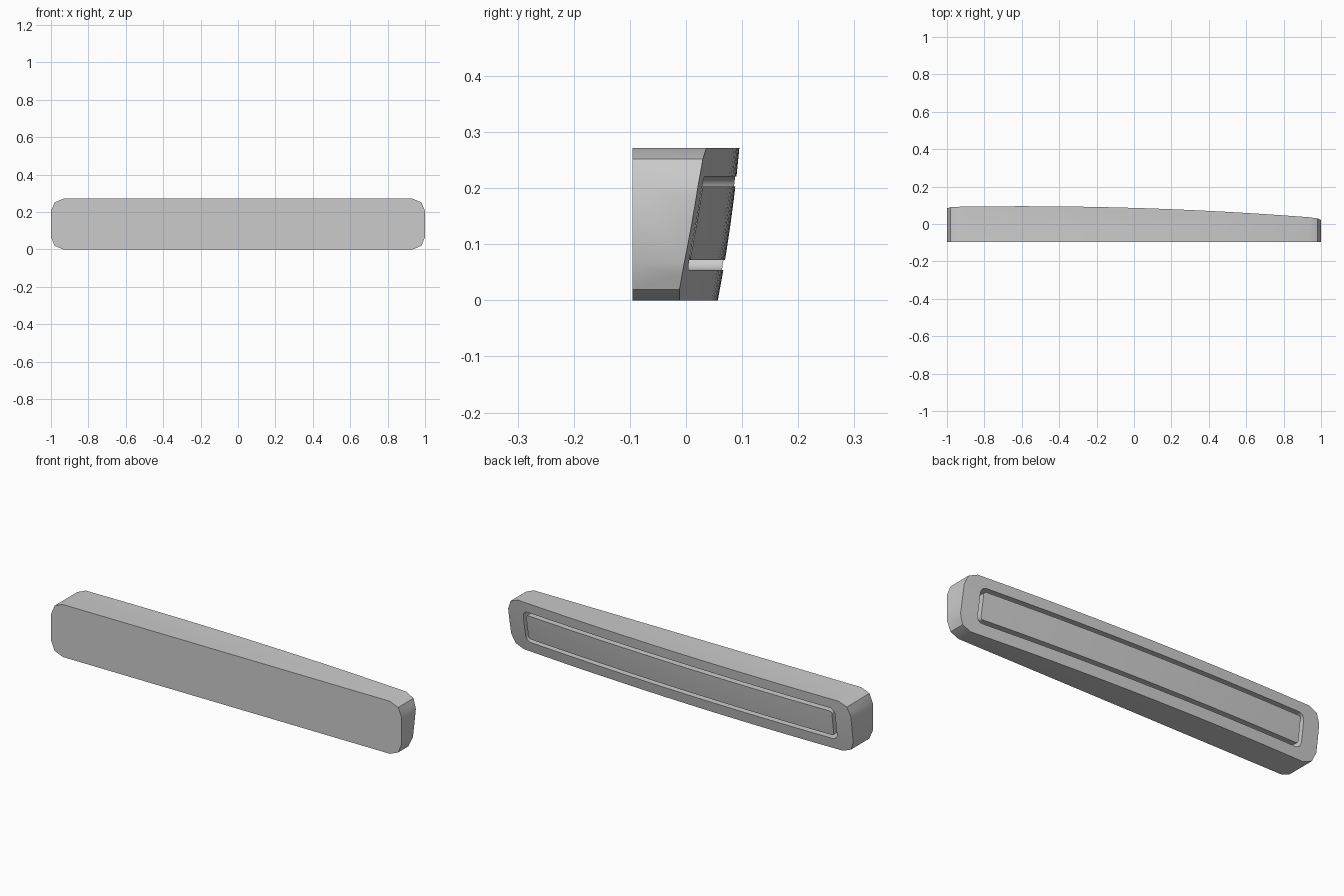
import bpy, bmesh, math
from mathutils import Vector

HEIGHT, FRONT, BACK = 0.271, -0.095, 0.095

if "Cube" in bpy.data.objects:
    bpy.data.objects.remove(bpy.data.objects["Cube"], do_unlink=True)


def rounded_rect(x0, x1, z0, z1, r, segs):
    """Counter-clockwise outline in the xz plane."""
    pts = []
    corners = [(x1 - r, z0 + r, -90), (x1 - r, z1 - r, 0),
               (x0 + r, z1 - r, 90), (x0 + r, z0 + r, 180)]
    for cx, cz, start in corners:
        for i in range(segs + 1):
            a = math.radians(start + 90 * i / segs)
            pts.append((cx + r * math.cos(a), cz + r * math.sin(a)))
    return pts


def make_object(name, bm):
    bmesh.ops.recalc_face_normals(bm, faces=bm.faces)
    mesh = bpy.data.meshes.new(name)
    bm.to_mesh(mesh)
    bm.free()
    obj = bpy.data.objects.new(name, mesh)
    bpy.context.collection.objects.link(obj)
    return obj


def back_y(x, z):
    """Crowned, leaning back surface that sweeps away towards +x."""
    t = HEIGHT - z
    sweep = 0.025 + 0.015 * t
    return BACK - 0.09 * t - 0.19 * t * t - sweep * (x + 0.6) ** 2


# Body: rounded prism whose back is sliced, then bent to the curved surface
bm = bmesh.new()
outline = rounded_rect(-1, 1, 0, HEIGHT, 0.066, 2)
front = [bm.verts.new((x, FRONT, z)) for x, z in outline]
back = [bm.verts.new((x, BACK, z)) for x, z in outline]
bm.faces.new(front)
bm.faces.new(back)
for i in range(len(outline)):
    j = (i + 1) % len(outline)
    bm.faces.new((front[i], front[j], back[j], back[i]))

cuts = [((-0.9 + 0.1 * i, 0, 0), (1, 0, 0)) for i in range(19)]
cuts += [((0, 0, HEIGHT * i / 6), (0, 0, 1)) for i in range(1, 6)]
for point, normal in cuts:
    faces = [f for f in bm.faces if all(v.co.y > BACK - 1e-4 for v in f.verts)]
    edges = {e for f in faces for e in f.edges}
    verts = {v for f in faces for v in f.verts}
    bmesh.ops.bisect_plane(bm, geom=list(verts) + list(edges) + faces,
                           plane_co=Vector(point), plane_no=Vector(normal))
for v in bm.verts:
    if v.co.y > 0:
        v.co.y = back_y(v.co.x, v.co.z)
bmesh.ops.triangulate(bm, faces=[f for f in bm.faces if f.calc_center_median().y > FRONT + 0.01
                                 and len(f.verts) == 4])
body = make_object("curved_bar", bm)

# Groove cutter: rounded rectangular ring
bm = bmesh.new()
outer = rounded_rect(-0.91, 0.91, 0.054, 0.221, 0.03, 6)
inner = rounded_rect(-0.892, 0.892, 0.072, 0.203, 0.012, 6)
rings = [[bm.verts.new((x, y, z)) for x, z in loop]
         for loop, y in ((outer, -0.03), (outer, 0.2), (inner, 0.2), (inner, -0.03))]
for k in range(4):
    a, b = rings[k], rings[(k + 1) % 4]
    for i in range(len(a)):
        j = (i + 1) % len(a)
        bm.faces.new((a[i], a[j], b[j], b[i]))
cutter = make_object("groove_cutter", bm)
cutter.hide_render = True

# Cut the groove, then drop the cutter
bpy.ops.object.select_all(action='DESELECT')
body.select_set(True)
bpy.context.view_layer.objects.active = body
cut = body.modifiers.new("groove", 'BOOLEAN')
cut.operation = 'DIFFERENCE'
cut.solver = 'EXACT'
cut.object = cutter
bpy.ops.object.modifier_apply(modifier=cut.name)
bpy.data.objects.remove(cutter, do_unlink=True)
bpy.ops.object.shade_smooth_by_angle(angle=math.radians(30))

# Plain grey finish
grey = bpy.data.materials.new("light_grey")
grey.use_nodes = True
colour = (0.6, 0.6, 0.6, 1)
grey.diffuse_color = colour
grey.node_tree.nodes["Principled BSDF"].inputs["Base Color"].default_value = colour
body.data.materials.clear()
body.data.materials.append(grey)
